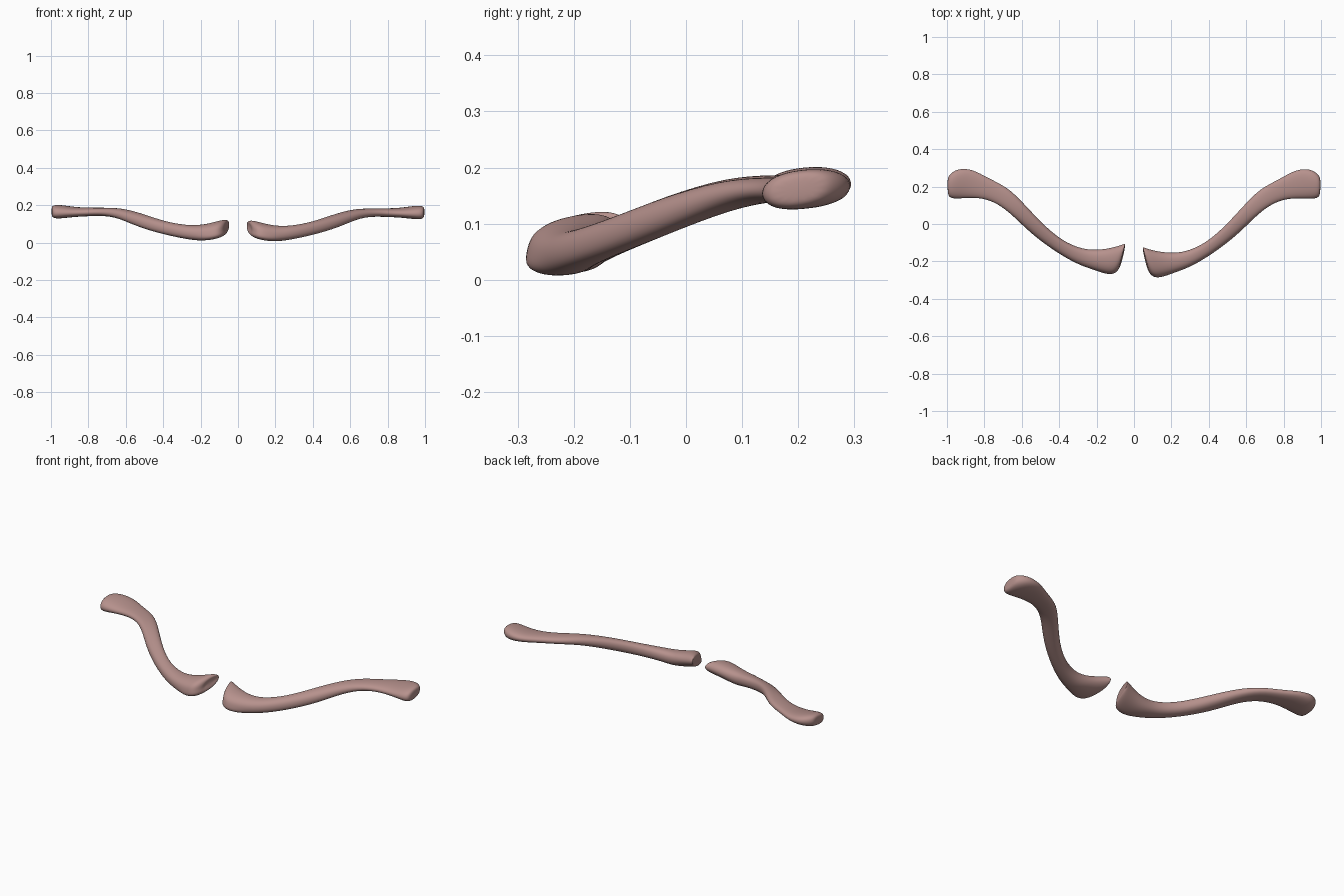
import bpy, bmesh, math
from mathutils import Vector

if "Cube" in bpy.data.objects:
    bpy.data.objects.remove(bpy.data.objects["Cube"])

bone = bpy.data.materials.new("pinkish bone")
bone.diffuse_color = (0.47, 0.285, 0.265, 1)
bone.use_nodes = True
bone.node_tree.nodes["Principled BSDF"].inputs["Base Color"].default_value = bone.diffuse_color

# Cross-sections from inner end to outer end: back edge xyz, front edge xyz, thickness
STATIONS = [
    ((.042, -.120, .092), (.074, -.245, .065), .060),
    ((.060, -.128, .088), (.105, -.288, .056), .090),
    ((.125, -.147, .066), (.165, -.277, .044), .088),
    ((.200, -.155, .052), (.230, -.255, .042), .080),
    ((.275, -.150, .058), (.305, -.228, .050), .070),
    ((.380, -.106, .080), (.415, -.163, .070), .066),
    ((.488, -.012, .120), (.550, -.062, .108), .068),
    ((.590, .102, .154), (.650, .042, .150), .054),
    ((.675, .190, .163), (.730, .105, .160), .042),
    ((.780, .240, .163), (.810, .136, .157), .044),
    ((.865, .292, .165), (.890, .138, .154), .050),
    ((.945, .296, .168), (.960, .134, .154), .072),
    ((.990, .262, .170), (.988, .142, .154), .066),
]
SIDES = 14


def power(v, p):
    return math.copysign(abs(v) ** p, v)


def collarbone(name, side):
    bm = bmesh.new()

    def place(p):
        # the left bone sits slightly further back at its inner end
        if side < 0:
            p = Vector((-p.x, p.y + .02 * (1 - p.x), p.z + .004))
        return bm.verts.new(p)

    def ring(back, front, thick, scale=1.0, push=0.0):
        b, f = Vector(back), Vector(front)
        mid, half = (b + f) / 2, (b - f) / 2
        out = []
        for i in range(SIDES):
            a = 2 * math.pi * i / SIDES
            c, s = power(math.cos(a), .85), power(math.sin(a), .85)
            p = mid + half * c * 1.03 * scale
            p.z += s * thick * .52 * scale
            # lower side leans forward at the inner end
            if mid.x < .2 and s < 0:
                p.y += .02 * s
            p.x += push
            out.append(place(p))
        return out

    first, last = STATIONS[0], STATIONS[-1]
    rings = [ring(*first, .55, .006)]
    rings += [ring(*s) for s in STATIONS]
    rings.append(ring(*last, .6, .008))
    for r, q in zip(rings, rings[1:]):
        for i in range(SIDES):
            j = (i + 1) % SIDES
            bm.faces.new((r[i], r[j], q[j], q[i]))
    bm.faces.new(rings[0])
    bm.faces.new(rings[-1])
    bmesh.ops.recalc_face_normals(bm, faces=bm.faces[:])
    for f in bm.faces:
        f.smooth = True
    me = bpy.data.meshes.new(name)
    bm.to_mesh(me)
    bm.free()
    me.materials.append(bone)
    ob = bpy.data.objects.new(name, me)
    bpy.context.collection.objects.link(ob)
    sub = ob.modifiers.new("smooth", 'SUBSURF')
    sub.levels = sub.render_levels = 2


collarbone("right_collarbone", 1)
collarbone("left_collarbone", -1)
